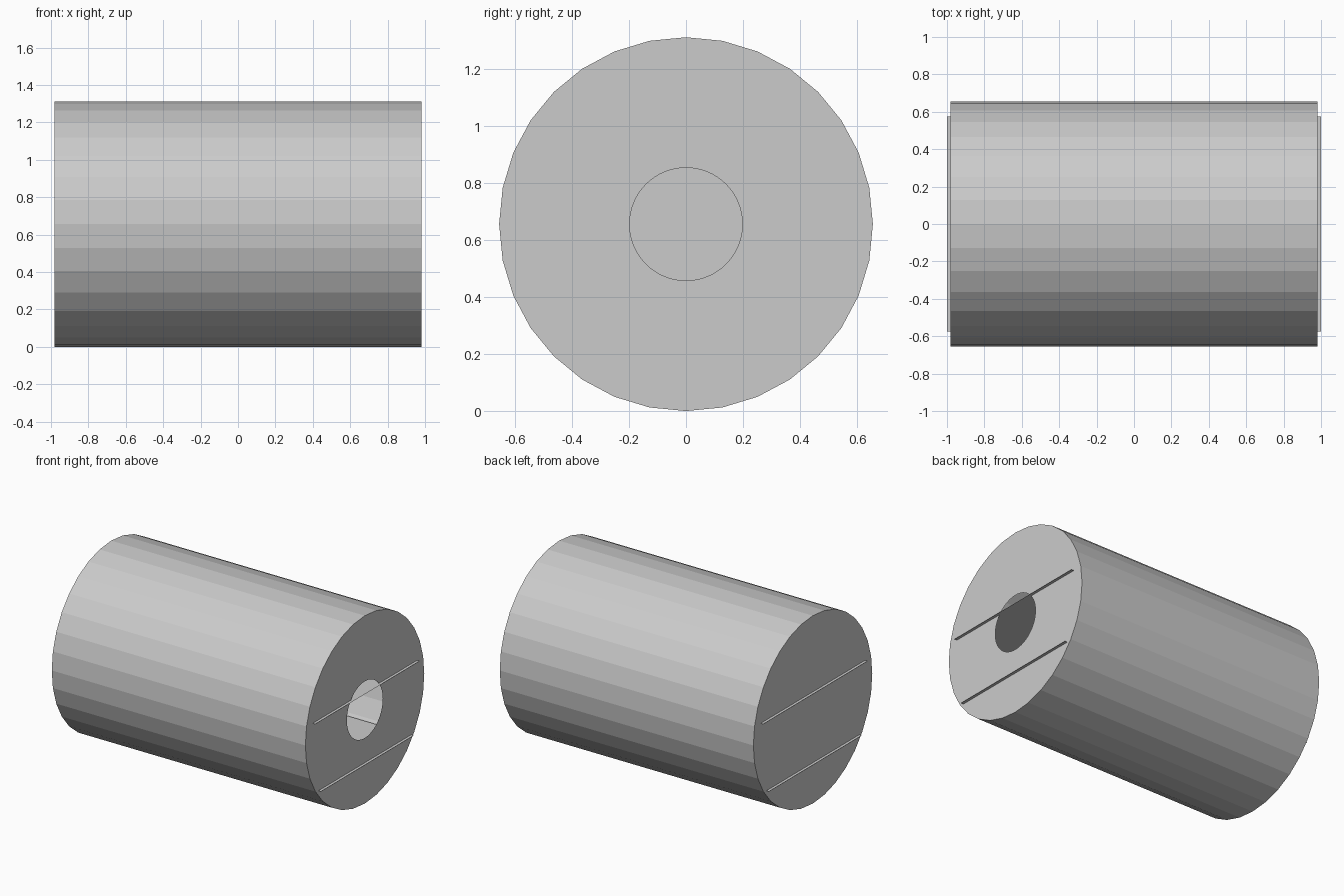
import bpy, bmesh
from math import sin, cos, pi

if "Cube" in bpy.data.objects:
    bpy.data.objects.remove(bpy.data.objects["Cube"])

R, HALF, HOLE_R, SEGS, HOLE_SEGS = 0.656, 0.98, 0.198, 32, 64


def ring(bm, x, radius, n):
    return [bm.verts.new((x, radius * sin(2 * pi * i / n), R + radius * cos(2 * pi * i / n)))
            for i in range(n)]


def finish(bm, name):
    mesh = bpy.data.meshes.new(name)
    bm.to_mesh(mesh)
    bm.free()
    obj = bpy.data.objects.new(name, mesh)
    bpy.context.collection.objects.link(obj)
    return obj


# Hollow barrel: faceted wall, closed left end, right end with a round opening
bm = bmesh.new()
left = ring(bm, -HALF, R, SEGS)
right = ring(bm, HALF, R, SEGS)
hole = ring(bm, HALF, HOLE_R, HOLE_SEGS)
for i in range(SEGS):
    j = (i + 1) % SEGS
    bm.faces.new((left[i], left[j], right[j], right[i]))
    # end ring: two opening segments per wall segment
    a, b, c = hole[2 * i], hole[2 * i + 1], hole[(2 * i + 2) % HOLE_SEGS]
    bm.faces.new((right[i], right[j], c, b, a))
bm.faces.new(left)
bmesh.ops.recalc_face_normals(bm, faces=bm.faces)
finish(bm, "barrel_shell")


# Paper-thin shelves running the length and poking slightly through both ends
def shelf(name, half_width, z):
    bm = bmesh.new()
    corners = [(-1, -1), (1, -1), (1, 1), (-1, 1)]
    bm.faces.new([bm.verts.new((x, y * half_width, z)) for x, y in corners])
    finish(bm, name)


shelf("upper_shelf", 0.576, 0.78)
shelf("lower_shelf", 0.512, 0.285)
